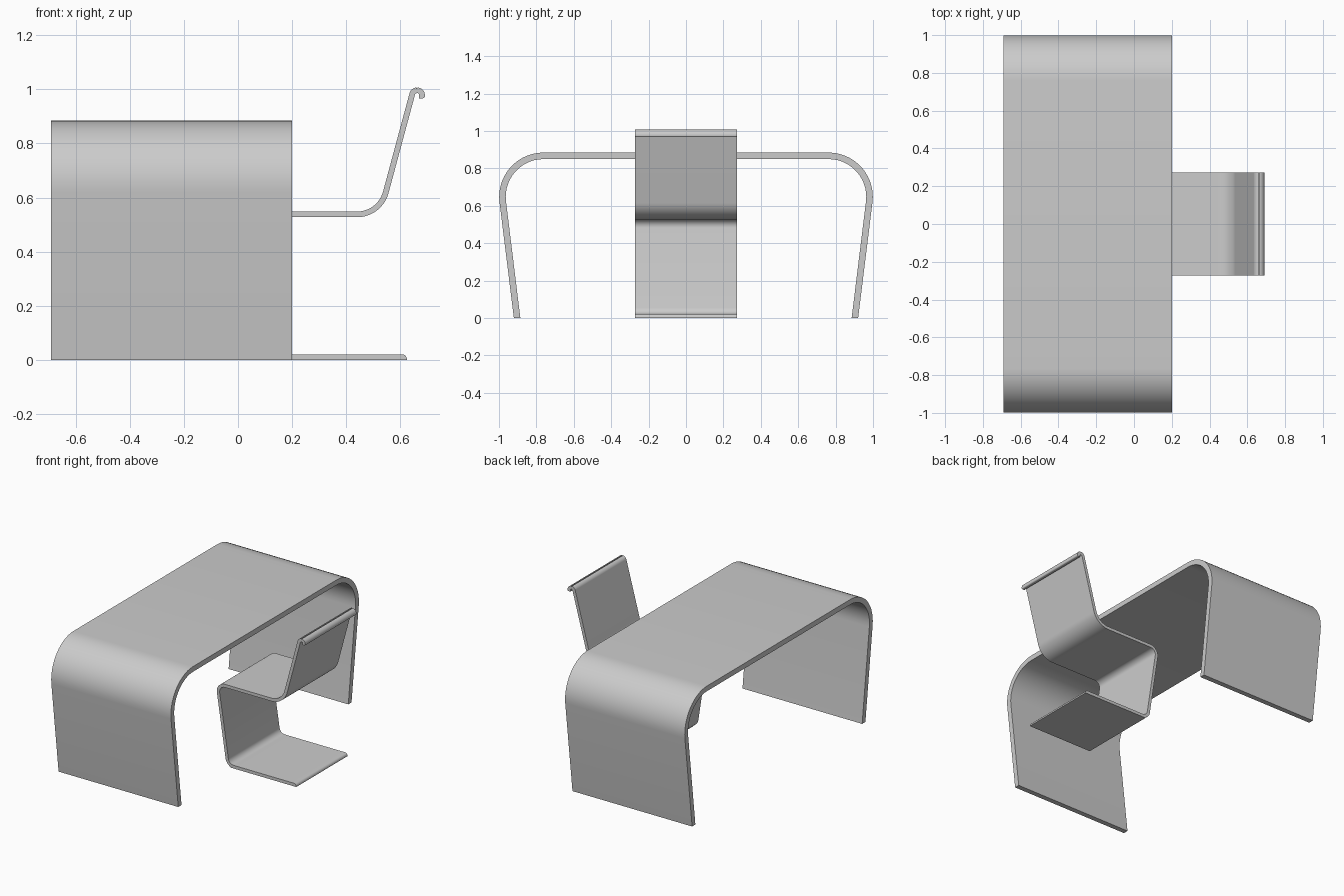
import bpy, bmesh, math
from mathutils import Vector

if "Cube" in bpy.data.objects:
    bpy.data.objects.remove(bpy.data.objects["Cube"])


def rounded_path(points, steps=14):
    """Points are (u, z, radius); returns a 2D path with filleted corners."""
    path = [Vector(points[0][:2])]
    for a, b, c in zip(points, points[1:], points[2:]):
        corner, r = Vector(b[:2]), b[2]
        d1 = (Vector(a[:2]) - corner).normalized()
        d2 = (Vector(c[:2]) - corner).normalized()
        half = d1.angle(d2) / 2
        start = corner + d1 * (r / math.tan(half))
        centre = corner + (d1 + d2).normalized() * (r / math.sin(half))
        turn = math.pi - 2 * half
        if d1.x * d2.y - d1.y * d2.x > 0:
            turn = -turn
        arm = start - centre
        for i in range(steps + 1):
            t = turn * i / steps
            ca, sa = math.cos(t), math.sin(t)
            path.append(centre + Vector((arm.x * ca - arm.y * sa, arm.x * sa + arm.y * ca)))
    path.append(Vector(points[-1][:2]))
    return path


def bent_sheet(name, points, thickness, low, high, place, round_edges=()):
    """Thicken a path into a sheet and sweep it from low to high."""
    path = rounded_path(points)
    bm = bmesh.new()
    rings = []
    for i, p in enumerate(path):
        before = (p - path[i - 1]).normalized() if i else Vector((0, 0))
        after = (path[i + 1] - p).normalized() if i < len(path) - 1 else Vector((0, 0))
        tangent = (before + after).normalized()
        n = Vector((-tangent.y, tangent.x)) * thickness / 2
        rings.append([bm.verts.new(place(q, w)) for q, w in
                      ((p + n, low), (p - n, low), (p - n, high), (p + n, high))])
    for a, b in zip(rings, rings[1:]):
        for k in range(4):
            m = (k + 1) % 4
            bm.faces.new((a[k], a[m], b[m], b[k]))
    bm.faces.new(rings[0])
    bm.faces.new(rings[-1])
    # keep feet flat on the floor
    for v in bm.verts:
        if abs(v.co.z) < 0.006:
            v.co.z = 0
    # round chosen sheet ends: (ring index, corner pair, radius)
    for ring, pair, radius in round_edges:
        edge = bm.edges.get([rings[ring][k] for k in pair])
        bmesh.ops.bevel(bm, geom=[edge], offset=radius, segments=5, profile=0.5, affect='EDGES')
    bmesh.ops.recalc_face_normals(bm, faces=bm.faces)
    mesh = bpy.data.meshes.new(name)
    bm.to_mesh(mesh)
    bm.free()
    obj = bpy.data.objects.new(name, mesh)
    bpy.context.collection.objects.link(obj)
    bpy.ops.object.select_all(action='DESELECT')
    obj.select_set(True)
    bpy.context.view_layer.objects.active = obj
    bpy.ops.object.shade_smooth_by_angle(angle=math.radians(25))
    return obj


# Desk: one arch-shaped sheet with inward-leaning legs
bent_sheet("desk",
           [(-0.903, 0, 0), (-1.010, 0.867, 0.219), (1.010, 0.867, 0.219), (0.903, 0, 0)],
           0.035, -0.69, 0.20, lambda p, w: (w, p.x, p.y))

# Chair: floor plate, leaning riser, seat, backrest and curled top edge
bent_sheet("chair",
           [(0.624, 0.0105, 0), (0.115, 0.0105, 0.05), (0.035, 0.538, 0.05),
            (0.524, 0.538, 0.11), (0.6475, 0.9965, 0.0185), (0.680, 0.9965, 0.0185),
            (0.680, 0.967, 0)],
           0.021, -0.272, 0.272, lambda p, w: (p.x, w, p.y),
           round_edges=[(0, (1, 2), 0.018), (-1, (0, 3), 0.008)])
